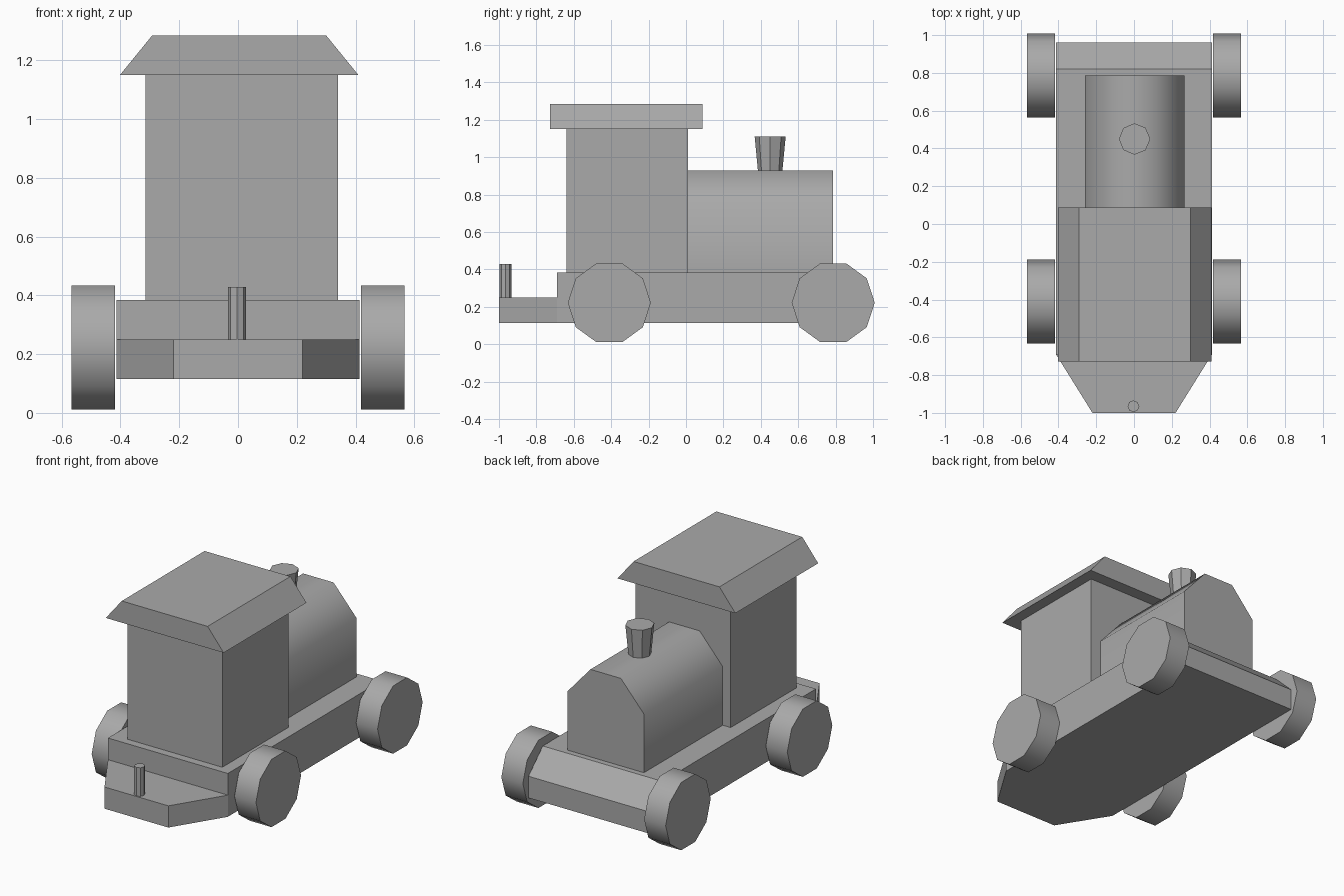
import bpy, bmesh, math
from mathutils import Matrix, Vector

cube = bpy.data.objects.get("Cube")
if cube:
    bpy.data.objects.remove(cube, do_unlink=True)

GREY = (0.4, 0.4, 0.4, 1)
mat = bpy.data.materials.new("plain grey")
mat.use_nodes = True
mat.diffuse_color = GREY
mat.node_tree.nodes["Principled BSDF"].inputs["Base Color"].default_value = GREY


def finish(name, bm, smooth=False):
    bmesh.ops.recalc_face_normals(bm, faces=bm.faces)
    mesh = bpy.data.meshes.new(name)
    bm.to_mesh(mesh)
    bm.free()
    mesh.materials.append(mat)
    obj = bpy.data.objects.new(name, mesh)
    bpy.context.collection.objects.link(obj)
    if smooth:
        bpy.ops.object.select_all(action='DESELECT')
        obj.select_set(True)
        bpy.context.view_layer.objects.active = obj
        bpy.ops.object.shade_smooth_by_angle(angle=math.radians(60))
    return obj


def prism(name, points, offset, smooth=False):
    """Extrude a closed 3D outline along an offset."""
    bm = bmesh.new()
    face = bm.faces.new([bm.verts.new(p) for p in points])
    new = bmesh.ops.extrude_face_region(bm, geom=[face])["geom"]
    verts = [v for v in new if isinstance(v, bmesh.types.BMVert)]
    bmesh.ops.translate(bm, verts=verts, vec=Vector(offset))
    # The extrusion keeps the starting face as the closing cap
    return finish(name, bm, smooth)


def cone(name, sides, r1, r2, depth, matrix, smooth=False):
    bm = bmesh.new()
    bmesh.ops.create_cone(bm, cap_ends=True, segments=sides, radius1=r1,
                          radius2=r2, depth=depth, matrix=matrix)
    return finish(name, bm, smooth)


# Chassis with a sloping back edge
W = 0.413
side = [(-0.69, 0.115), (-0.69, 0.385), (0.82, 0.385), (0.96, 0.25), (0.96, 0.115)]
prism("chassis", [(-W, y, z) for y, z in side], (2 * W, 0, 0))

# Low tapered front platform and its coupling pin
prism("front_platform",
      [(-W, -0.69, 0.115), (-0.22, -1, 0.115), (0.22, -1, 0.115), (W, -0.69, 0.115)],
      (0, 0, 0.135))
cone("coupling_pin", 8, 0.031, 0.031, 0.18, Matrix.Translation((-0.003, -0.965, 0.338)))

# Cab and its roof with sloping sides
prism("cab", [(-0.315, -0.64, 0.385), (0.34, -0.64, 0.385),
              (0.34, 0.01, 0.385), (-0.315, 0.01, 0.385)], (0, 0, 0.77))
prism("cab_roof", [(x, -0.727, z) for x, z in
                   [(-0.402, 1.15), (0.41, 1.15), (0.3, 1.285), (-0.292, 1.285)]],
      (0, 0.815, 0))

# Boiler with a rounded top
half = [(0.264, 0.385), (0.264, 0.75), (0.105, 0.93)]
outline = half + [(-x, z) for x, z in reversed(half)]
prism("boiler", [(x + 0.004, 0.01, z) for x, z in outline], (0, 0.775, 0), smooth=True)

# Flared chimney
cone("chimney", 8, 0.064, 0.083, 0.2, Matrix.Translation((0.003, 0.45, 1.012)))

# Four ten-sided wheels, each with a corner pointing straight up
for end, y in (("front", -0.41), ("back", 0.787)):
    for hand, s in (("left", 1), ("right", -1)):
        m = Matrix.Translation((s * 0.492, y, 0.222)) @ Matrix.Rotation(math.pi / 2, 4, 'Y')
        cone(f"{end}_wheel_{hand}", 10, 0.222, 0.222, 0.148, m, smooth=True)
